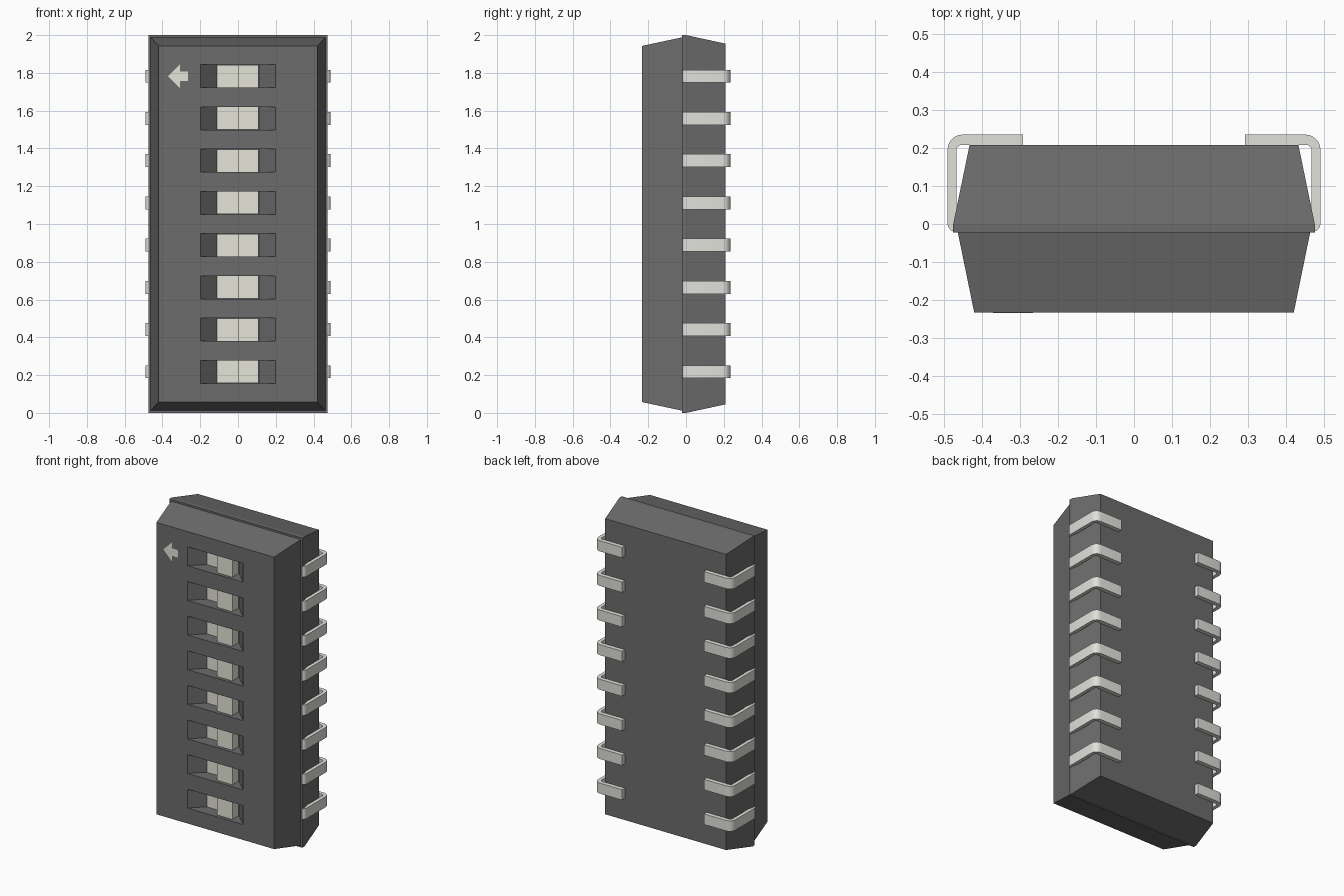
import bpy, bmesh
from math import sin, cos, radians

if "Cube" in bpy.data.objects:
    bpy.data.objects.remove(bpy.data.objects["Cube"])


def material(name, rgb):
    m = bpy.data.materials.new(name)
    m.diffuse_color = (*rgb, 1)
    m.use_nodes = True
    m.node_tree.nodes["Principled BSDF"].inputs["Base Color"].default_value = m.diffuse_color
    return m


DARK = material("dark_plastic", (0.15, 0.15, 0.15))
METAL = material("lead_metal", (0.75, 0.75, 0.71))
CREAM = material("cream_plastic", (0.78, 0.78, 0.70))
ROWS = [1 + (i - 3.5) * 0.2236 for i in range(8)]


def finish(name, bm, mat):
    bmesh.ops.recalc_face_normals(bm, faces=bm.faces)
    me = bpy.data.meshes.new(name)
    bm.to_mesh(me)
    bm.free()
    ob = bpy.data.objects.new(name, me)
    bpy.context.collection.objects.link(ob)
    me.materials.append(mat)
    return ob


def activate(ob):
    bpy.ops.object.select_all(action='DESELECT')
    ob.select_set(True)
    bpy.context.view_layer.objects.active = ob


def loft(name, rings, mat):
    """Stack of rectangles given as (y, half width, half height)."""
    bm = bmesh.new()
    loops = [[bm.verts.new((sx * hx, y, 1 + sz * hz))
              for sx, sz in ((-1, -1), (1, -1), (1, 1), (-1, 1))]
             for y, hx, hz in rings]
    bm.faces.new(loops[0])
    bm.faces.new(loops[-1])
    for a, b in zip(loops, loops[1:]):
        for i in range(4):
            j = (i + 1) % 4
            bm.faces.new((a[i], a[j], b[j], b[i]))
    return finish(name, bm, mat)


def prisms(name, profile, width, mat, sides=(1,), rows=ROWS):
    """Extrude an xy profile along z at every row, optionally mirrored in x."""
    bm = bmesh.new()
    for z in rows:
        for s in sides:
            lo = [bm.verts.new((s * x, y, z - width / 2)) for x, y in profile]
            hi = [bm.verts.new((s * x, y, z + width / 2)) for x, y in profile]
            bm.faces.new(lo)
            bm.faces.new(hi)
            for i in range(len(lo)):
                j = (i + 1) % len(lo)
                bm.faces.new((lo[i], lo[j], hi[j], hi[i]))
    return finish(name, bm, mat)


def arc(cx, cy, r, a0, a1, n=6):
    return [(cx + r * cos(radians(a0 + (a1 - a0) * i / n)),
             cy + r * sin(radians(a0 + (a1 - a0) * i / n))) for i in range(n + 1)]


# Two-part housing
loft("rear_housing", [(-0.022, 0.475, 1.0), (0.0, 0.475, 1.0),
                      (0.208, 0.432, 0.955)], DARK)
cover = loft("front_cover", [(-0.232, 0.42, 0.943), (-0.022, 0.463, 0.988)], DARK)

# Slots with sloped ends, cut into the front cover
cutter = prisms("slot_cutter", [(-0.21, -0.242), (0.21, -0.242),
                                (0.11, -0.147), (-0.11, -0.147)], 0.122, DARK)
cutter.hide_render = True
mod = cover.modifiers.new("slots", 'BOOLEAN')
mod.operation = 'DIFFERENCE'
mod.solver = 'EXACT'
mod.object = cutter
activate(cover)
bpy.ops.object.modifier_apply(modifier=mod.name)
bpy.data.objects.remove(cutter)

# Stepped sliders: low foot on the left, raised nub on the right
prisms("switch_sliders", [(-0.112, -0.14), (-0.112, -0.155), (0, -0.155),
                          (0, -0.212), (0.108, -0.212), (0.108, -0.14)],
       0.12, CREAM)

# Bent leads folded under the back
lead = ([(0.45, -0.021), (0.471, -0.021)]
        + arc(0.468, 0.001, 0.022, -80, 0, 4)
        + arc(0.45, 0.195, 0.04, 0, 90)
        + [(0.292, 0.235), (0.292, 0.208)]
        + arc(0.452, 0.193, 0.015, 90, 0)
        + [(0.467, 0.0), (0.45, 0.0)])
leads = prisms("leads", lead, 0.068, METAL, sides=(1, -1))
activate(leads)
bpy.ops.object.shade_smooth_by_angle(angle=radians(30))

# Direction arrow on the front face
bm = bmesh.new()
outline = [(-0.37, 0), (-0.308, 0.062), (-0.308, 0.025), (-0.265, 0.025),
           (-0.265, -0.025), (-0.308, -0.025), (-0.308, -0.062)]
face = bm.faces.new([bm.verts.new((x, -0.231, ROWS[-1] + z)) for x, z in outline])
ext = bmesh.ops.extrude_face_region(bm, geom=[face])
for v in ext["geom"]:
    if isinstance(v, bmesh.types.BMVert):
        v.co.y = -0.234
if not face.is_valid or len(bm.faces) < 9:
    bm.faces.new([v for v in bm.verts if v.co.y > -0.232])
finish("direction_arrow", bm, CREAM)
